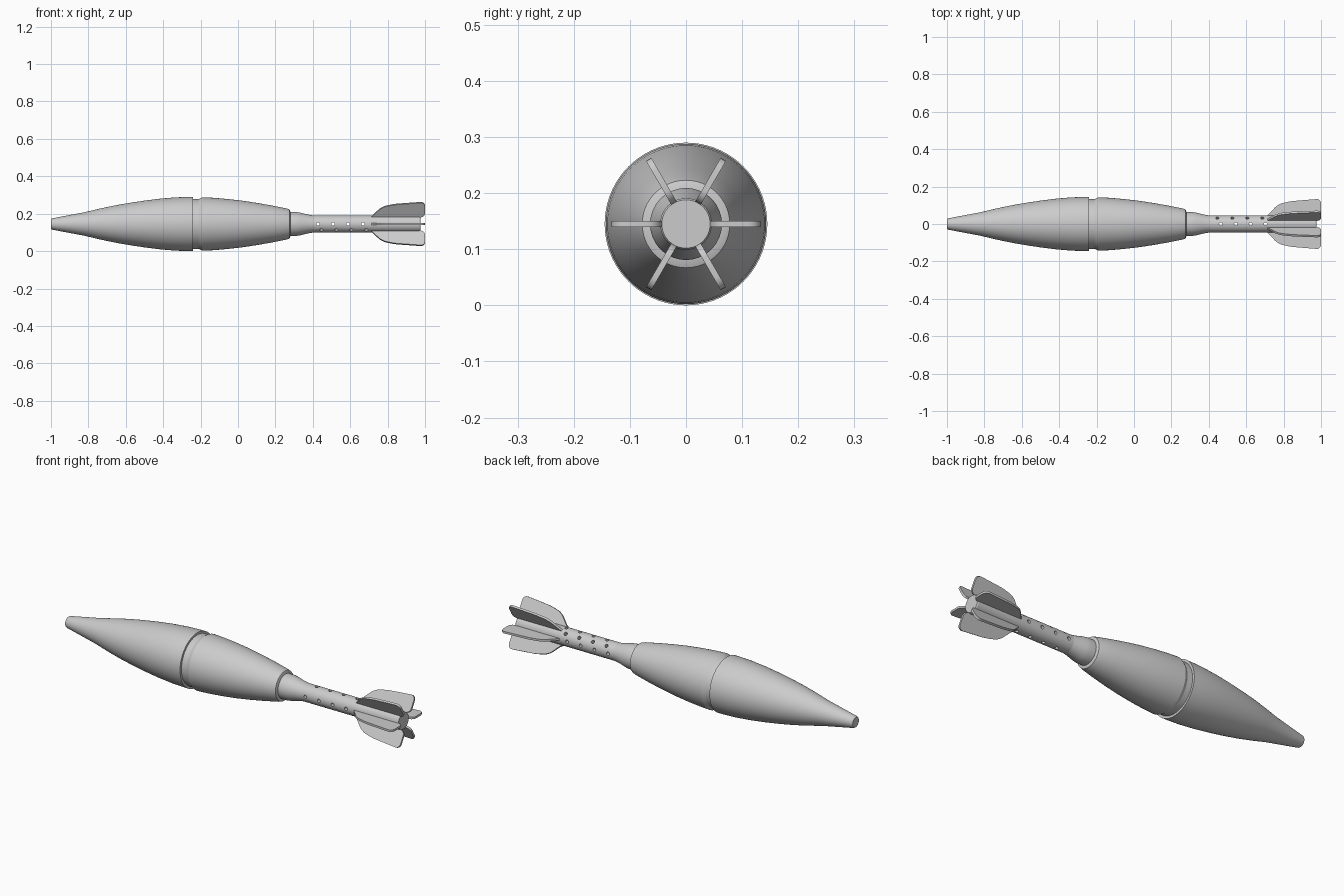
import bpy, bmesh, math
from mathutils import Matrix, Vector

cube = bpy.data.objects.get("Cube")
if cube:
    bpy.data.objects.remove(cube, do_unlink=True)

AXIS_Z = 0.145
TO_AXIS = Matrix.Translation((0, 0, AXIS_Z))

grey = bpy.data.materials.new("plain grey")
grey.use_nodes = True
grey.diffuse_color = (0.6, 0.6, 0.6, 1)
grey.node_tree.nodes["Principled BSDF"].inputs["Base Color"].default_value = (0.6, 0.6, 0.6, 1)


def finish(name, bm):
    bmesh.ops.recalc_face_normals(bm, faces=bm.faces)
    mesh = bpy.data.meshes.new(name)
    bm.to_mesh(mesh)
    bm.free()
    mesh.materials.append(grey)
    obj = bpy.data.objects.new(name, mesh)
    bpy.context.collection.objects.link(obj)
    return obj


def smooth(obj):
    bpy.ops.object.select_all(action='DESELECT')
    obj.select_set(True)
    bpy.context.view_layer.objects.active = obj
    bpy.ops.object.shade_smooth_by_angle(angle=math.radians(25))


def lathe(name, profile, sides=72):
    """Revolve (x, radius) points round the long axis and cap both ends."""
    bm = bmesh.new()
    rings = []
    for x, r in profile:
        rings.append([bm.verts.new((x, r * math.cos(a), AXIS_Z + r * math.sin(a)))
                      for a in (math.tau * i / sides for i in range(sides))])
    for a, b in zip(rings, rings[1:]):
        for i in range(sides):
            j = (i + 1) % sides
            bm.faces.new((a[i], a[j], b[j], b[i]))
    bm.faces.new(rings[0])
    bm.faces.new(rings[-1])
    return finish(name, bm)


# Nose cone, swelling body, groove and rear taper
smooth(lathe("body", [
    (-1, 0.026), (-0.995, 0.03), (-0.9, 0.048), (-0.82, 0.063), (-0.74, 0.082),
    (-0.66, 0.099), (-0.58, 0.113), (-0.5, 0.125), (-0.42, 0.135), (-0.34, 0.142),
    (-0.28, 0.1445), (-0.24, 0.145), (-0.24, 0.133), (-0.21, 0.133), (-0.19, 0.143),
    (-0.13, 0.14), (-0.06, 0.134), (0.02, 0.125), (0.1, 0.113), (0.18, 0.099),
    (0.26, 0.083), (0.275, 0.078), (0.28, 0.065), (0.28, 0.05)]))

# Collar tapering into the tail tube
smooth(lathe("collar", [
    (0.27, 0.064), (0.31, 0.064), (0.335, 0.06), (0.37, 0.051), (0.4, 0.046), (0.4, 0.03)]))

# Tail tube with drilled cross holes
tube = lathe("tail_tube", [(0.36, 0.046), (0.97, 0.046), (0.975, 0.043)])
bm = bmesh.new()
for row in range(3):
    for step in range(4):
        place = (Matrix.Translation((0.428 + 0.018 * row + 0.08 * step, 0, AXIS_Z))
                 @ Matrix.Rotation(math.radians(90 + 45 * row), 4, 'X'))
        if row == 1:
            place = place @ Matrix.Rotation(math.pi, 4, 'Z')
        bmesh.ops.create_cone(bm, cap_ends=True, segments=16, radius1=0.0088,
                              radius2=0.0088, depth=0.2, matrix=place)
drill = finish("hole_cutter", bm)
drill.hide_render = True
cut = tube.modifiers.new("holes", 'BOOLEAN')
cut.operation = 'DIFFERENCE'
cut.solver = 'EXACT'
cut.object = drill
bpy.context.view_layer.objects.active = tube
bpy.ops.object.modifier_apply(modifier="holes")
bpy.data.objects.remove(drill, do_unlink=True)
smooth(tube)

# Six swept fins: each corner is (x, radius, rounding)
FIN = [(0.71, 0.04, 0), (0.715, 0.047, 0), (0.77, 0.106, 0.025), (0.84, 0.122, 0.02),
       (1, 0.135, 0.025), (1, 0.05, 0.018), (0.965, 0.04, 0)]
for k in range(6):
    bm = bmesh.new()
    verts = [bm.verts.new((x, r, 0)) for x, r, _ in FIN]
    bm.faces.new(verts)
    for v, (_, _, rounding) in zip(verts, FIN):
        if rounding:
            bmesh.ops.bevel(bm, geom=[v], offset=rounding, segments=5,
                            profile=0.5, affect='VERTICES')
    half = 0.0055
    bmesh.ops.translate(bm, verts=bm.verts, vec=(0, 0, -half))
    made = bmesh.ops.extrude_face_region(bm, geom=bm.faces[:])
    top = [g for g in made["geom"] if isinstance(g, bmesh.types.BMVert)]
    bmesh.ops.translate(bm, verts=top, vec=Vector((0, 0, 2 * half)))
    bmesh.ops.transform(bm, verts=bm.verts,
                        matrix=TO_AXIS @ Matrix.Rotation(math.tau * k / 6, 4, 'X'))
    fin = finish(f"fin_{k + 1}", bm)
    smooth(fin)
